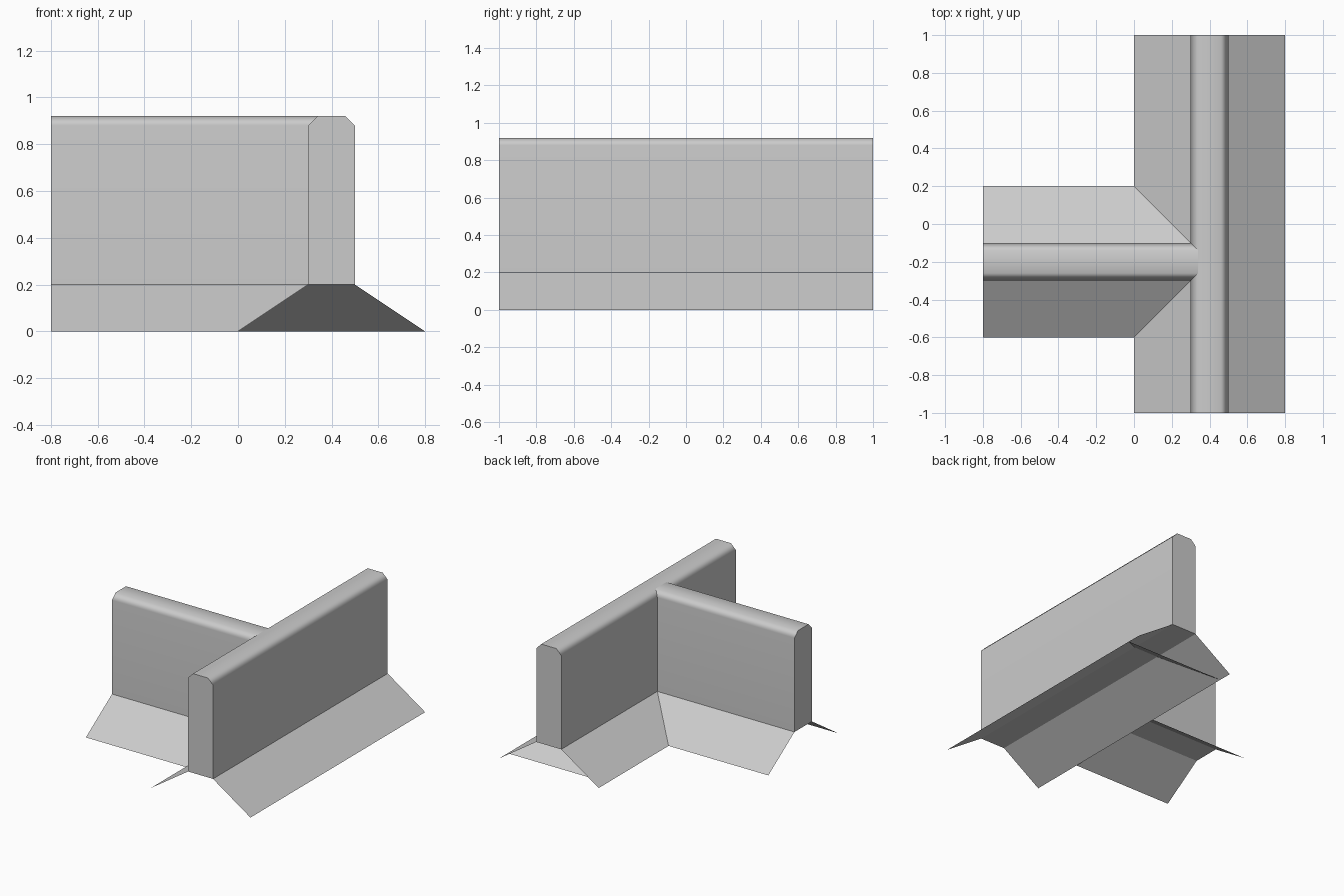
import bpy
import math

if "Cube" in bpy.data.objects:
    bpy.data.objects.remove(bpy.data.objects["Cube"], do_unlink=True)

grey = bpy.data.materials.new("plain_grey")
grey.use_nodes = True
grey.diffuse_color = (0.6, 0.6, 0.6, 1)
grey.node_tree.nodes["Principled BSDF"].inputs["Base Color"].default_value = (0.6, 0.6, 0.6, 1)

BASE, TOP, CHAMFER = 0.2, 0.92, 0.04


def add_mesh(name, verts, faces):
    mesh = bpy.data.meshes.new(name)
    mesh.from_pydata(verts, [], faces)
    mesh.materials.append(grey)
    obj = bpy.data.objects.new(name, mesh)
    bpy.context.collection.objects.link(obj)
    return obj


def wall(name, side_a, side_b, start, end, place):
    """Extrude a chamfered wall section from start to end; place(s, t, z) gives the point."""
    c = CHAMFER
    section = [(side_a, BASE), (side_b, BASE), (side_b, TOP - c),
               (side_b - c, TOP), (side_a + c, TOP), (side_a, TOP - c)]
    n = len(section)
    verts = [place(s, t, z) for t in (start, end) for s, z in section]
    faces = [(i, (i + 1) % n, (i + 1) % n + n, i + n) for i in range(n)]
    faces += [tuple(reversed(range(n))), tuple(range(n, 2 * n))]
    obj = add_mesh(name, verts, faces)
    # Consistent outward faces and soft chamfers
    bpy.ops.object.select_all(action="DESELECT")
    obj.select_set(True)
    bpy.context.view_layer.objects.active = obj
    bpy.ops.object.mode_set(mode="EDIT")
    bpy.ops.mesh.select_all(action="SELECT")
    bpy.ops.mesh.normals_make_consistent(inside=False)
    bpy.ops.object.mode_set(mode="OBJECT")
    bpy.ops.object.shade_smooth_by_angle(angle=math.radians(50))
    mod = obj.modifiers.new("soft_chamfer", "WEIGHTED_NORMAL")
    mod.keep_sharp = True


def skirt(name, upper, lower):
    """Thin slope from two points at the wall foot to two points on the ground."""
    verts = [(x, y, BASE) for x, y in upper] + [(x, y, 0) for x, y in lower]
    obj = add_mesh(name, verts, [(0, 1, 3, 2)])
    if obj.data.polygons[0].normal.z < 0:
        obj.data.flip_normals()


# Walls: the long one runs along y, the branch along x
wall("main_wall", 0.3, 0.5, -1, 1, lambda s, t, z: (s, t, z))
wall("branch_wall", -0.3, -0.1, -0.8, 0.34, lambda s, t, z: (t, s, z))

# Sloping skirts, mitred where the branch meets the long wall
skirt("main_skirt_left", [(0.5, -1), (0.5, 1)], [(0.8, -1), (0.8, 1)])
skirt("main_skirt_right", [(0.3, -1), (0.3, 1)], [(0, -1), (0, 1)])
skirt("branch_skirt_front", [(-0.8, -0.3), (0.3, -0.3)], [(-0.8, -0.6), (0, -0.6)])
skirt("branch_skirt_back", [(-0.8, -0.1), (0.3, -0.1)], [(-0.8, 0.2), (0, 0.2)])
skirt("inner_end_slope", [(0.3, 0.6), (0.5, 0.6)], [(0, 0.9), (0.8, 0.9)])
